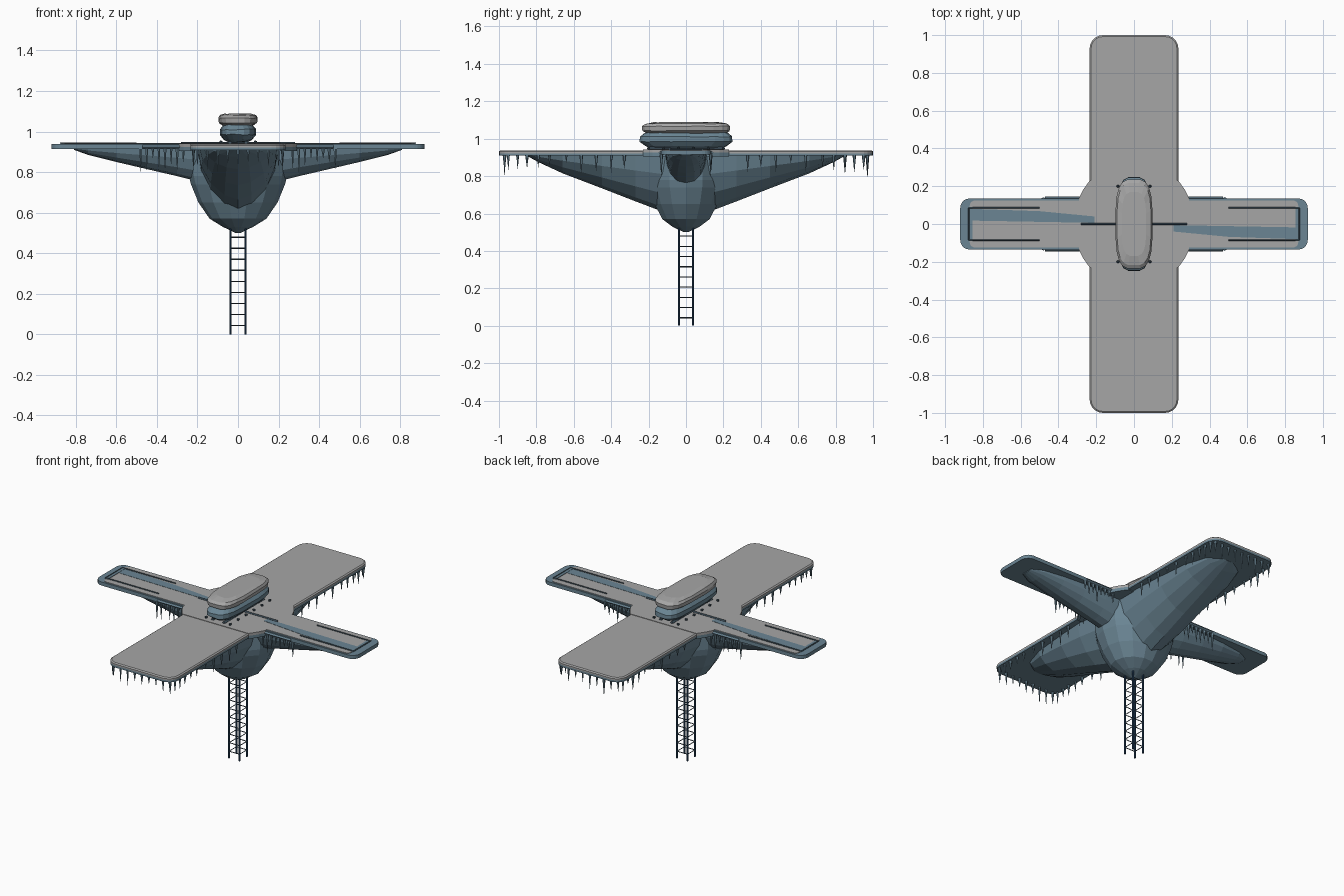
import bpy, bmesh, math, random
from mathutils import Vector, Matrix

if "Cube" in bpy.data.objects:
    bpy.data.objects.remove(bpy.data.objects["Cube"])

random.seed(4)


def material(name, rgb):
    m = bpy.data.materials.new(name)
    m.diffuse_color = (*rgb, 1)
    m.use_nodes = True
    m.node_tree.nodes["Principled BSDF"].inputs["Base Color"].default_value = m.diffuse_color
    return m


SNOW = material("snow grey", (0.38, 0.38, 0.38))
STEEL = material("slate blue", (0.145, 0.235, 0.295))
NAVY = material("ladder navy", (0.02, 0.06, 0.13))
DARK = material("dark slate", (0.055, 0.09, 0.12))


def finish(bm, name, mat):
    bmesh.ops.recalc_face_normals(bm, faces=bm.faces)
    me = bpy.data.meshes.new(name)
    bm.to_mesh(me)
    bm.free()
    me.materials.append(mat)
    ob = bpy.data.objects.new(name, me)
    bpy.context.collection.objects.link(ob)
    return ob


def loft(name, rings, mat):
    """Skin a row of equal-length closed rings and cap both ends."""
    bm = bmesh.new()
    vs = [[bm.verts.new(p) for p in r] for r in rings]
    n = len(vs[0])
    for a, b in zip(vs, vs[1:]):
        for i in range(n):
            j = (i + 1) % n
            bm.faces.new((a[i], a[j], b[j], b[i]))
    bm.faces.new(vs[0])
    bm.faces.new(vs[-1])
    return finish(bm, name, mat)


def plate(name, outline, z0, z1, mat):
    return loft(name, [[(x, y, z) for x, y in outline] for z in (z0, z1)], mat)


def rounded(hx, hy, r, steps=5):
    pts = []
    for q, (sx, sy) in enumerate(((1, 1), (-1, 1), (-1, -1), (1, -1))):
        for k in range(steps + 1):
            a = math.pi / 2 * (q + k / steps)
            pts.append((sx * (hx - r) + r * math.cos(a), sy * (hy - r) + r * math.sin(a)))
    return pts


def bars(name, segments, r, mat, sides=4):
    bm = bmesh.new()
    for p, q in segments:
        p, q = Vector(p), Vector(q)
        d = q - p
        mtx = Matrix.Translation((p + q) / 2) @ d.to_track_quat('Z', 'Y').to_matrix().to_4x4()
        bmesh.ops.create_cone(bm, cap_ends=True, segments=sides, radius1=r, radius2=r,
                              depth=d.length, matrix=mtx)
    return finish(bm, name, mat)


# Long deck with a bevelled snow layer
plate("long_deck", rounded(0.235, 1.0, 0.07), 0.91, 0.922, STEEL)
loft("long_deck_snow", [[(x, y, z) for x, y in rounded(0.235 - i, 1.0 - i, 0.07 - i)]
                        for z, i in ((0.922, 0), (0.932, 0), (0.938, 0.008))], SNOW)

# Cross deck with its snow layer
plate("cross_deck", rounded(0.92, 0.135, 0.05), 0.915, 0.938, STEEL)
plate("cross_deck_snow", rounded(0.87, 0.125, 0.03), 0.938, 0.941, SNOW)

# Filleted centre where the decks meet
quarter = [(0.29, 0.14), (0.27, 0.18), (0.235, 0.23)]
centre = (quarter + [(-x, y) for x, y in quarter[::-1]]
          + [(-x, -y) for x, y in quarter] + [(x, -y) for x, y in quarter[::-1]])
plate("centre_deck", centre, 0.905, 0.925, STEEL)
plate("centre_snow", centre, 0.925, 0.941, SNOW)

# Bare patches, trim frames and edge rails on the cross deck
for s, side in ((1, "right"), (-1, "left")):
    patch = [(0.86, -0.08), (0.86, -0.018), (0.21, -0.006), (0.21, -0.04), (0.5, -0.068)]
    plate(side + "_bare_patch", [(s * x, s * y) for x, y in patch], 0.939, 0.9425, STEEL)
    plate(side + "_end_trim", [(s * x, y) for x, y in
                               ((0.855, -0.09), (0.875, -0.09), (0.875, 0.09), (0.855, 0.09))],
          0.939, 0.944, STEEL)
    frame = [((s * 0.5, y, 0.943), (s * 0.875, y, 0.943)) for y in (-0.085, 0.085)]
    frame += [((s * 0.875, -0.085, 0.943), (s * 0.875, 0.085, 0.943))]
    bars(side + "_trim_frame", frame, 0.004, DARK)
    bars(side + "_edge_rail", [((s * 0.27, y, 0.925), (s * 0.47, y, 0.925))
                               for y in (-0.138, 0.138)], 0.008, STEEL)
bars("centre_seam", [((-0.28, 0, 0.943), (0.28, 0, 0.943))], 0.006, DARK)


# Faceted keels under both decks
def keel(name, stations, along_x, power):
    rings = []
    full = [(-d, w, z) for d, w, z in stations] + [(d, w, z) for d, w, z in stations[::-1]]
    for d, w, zb in full:
        ring = []
        for k in range(9):
            a = math.pi * k / 8
            u = w * math.copysign(abs(math.cos(a)) ** power, math.cos(a))
            z = 0.918 - (0.918 - zb) * math.sin(a) ** 1.1
            ring.append((d, u, z) if along_x else (u, d, z))
        rings.append(ring)
    return loft(name, rings, STEEL)


keel("long_keel", [(0.85, 0.05, 0.908), (0.79, 0.13, 0.875), (0.66, 0.17, 0.815),
                   (0.45, 0.19, 0.735), (0.27, 0.2, 0.665), (0.13, 0.2, 0.612)], False, 1.15)
keel("cross_keel", [(0.81, 0.04, 0.91), (0.74, 0.075, 0.885), (0.6, 0.095, 0.85),
                    (0.45, 0.105, 0.815), (0.3, 0.11, 0.78), (0.2, 0.11, 0.755)], True, 0.9)

# Central hull narrowing to the ladder
hull = [(0.92, 0.245, 0.2), (0.78, 0.242, 0.205), (0.74, 0.232, 0.2), (0.65, 0.195, 0.172),
        (0.57, 0.14, 0.13), (0.53, 0.075, 0.075), (0.5, 0.012, 0.012)]
loft("central_hull", [[(rx * math.cos(math.tau * k / 14), ry * math.sin(math.tau * k / 14), z)
                       for k in range(14)] for z, rx, ry in hull], STEEL)


# Cabin on top, with a snow cap
def pod(name, layers, mat, jitter):
    rings = []
    for z, hx, hy in layers:
        ring = []
        for k in range(20):
            a = math.tau * (k + 0.5) / 20
            c, s = math.cos(a), math.sin(a)
            ring.append((hx * math.copysign(abs(c) ** 0.6, c), hy * math.copysign(abs(s) ** 0.6, s),
                         z + random.uniform(-jitter, jitter)))
        rings.append(ring)
    return loft(name, rings, mat)


pod("cabin", [(0.948, 0.045, 0.18), (0.96, 0.07, 0.215), (0.985, 0.09, 0.25),
              (1.01, 0.09, 0.248), (1.03, 0.075, 0.225), (1.04, 0.06, 0.2)], STEEL, 0.003)
pod("cabin_snow", [(1.03, 0.075, 0.21), (1.042, 0.095, 0.235), (1.066, 0.098, 0.238),
                   (1.08, 0.09, 0.22), (1.088, 0.065, 0.17)], SNOW, 0.002)
bars("cabin_base", [((x, -0.2, 0.945), (x, 0.2, 0.945)) for x in (-0.04, 0.04)], 0.01, DARK)

# Cabin feet
feet = bmesh.new()
for x in (-0.085, 0.085):
    for i in range(6):
        bmesh.ops.create_icosphere(feet, subdivisions=1, radius=0.009,
                                   matrix=Matrix.Translation((x, -0.2 + 0.08 * i, 0.948)))
finish(feet, "cabin_feet", DARK)

# Ladder tower: four posts with rungs on every side
c = 0.037
corners = [(c, c), (-c, c), (-c, -c), (c, -c)]
bars("ladder_posts", [((x, y, 0), (x, y, 0.56)) for x, y in corners], 0.006, NAVY, 6)
bars("ladder_rungs", [((*corners[i], 0.043 + 0.0545 * k), (*corners[(i + 1) % 4], 0.043 + 0.0545 * k))
                      for k in range(9) for i in range(4)], 0.003, DARK)

# Icicles hanging from the deck edges
ice = bmesh.new()


def icicle(x, y, length):
    r = random.uniform(0.007, 0.011)
    bmesh.ops.create_cone(ice, cap_ends=True, segments=6, radius1=0.0008, radius2=r, depth=length,
                          matrix=Matrix.Translation((x, y, 0.915 - length / 2)))


for s in (-1, 1):
    for i in range(9):
        icicle(-0.2 + 0.05 * i, s * 0.97, random.uniform(0.05, 0.12))
    for t in (-1, 1):
        for y in (0.95, 0.9, 0.85, 0.79, 0.73, 0.64, 0.56, 0.48, 0.4, 0.33):
            icicle(t * 0.22, s * y, random.uniform(0.04, 0.1))
        for i in range(8):
            icicle(s * (0.27 + 0.03 * i), t * 0.132, random.uniform(0.04, 0.12))
finish(ice, "icicles", STEEL)
